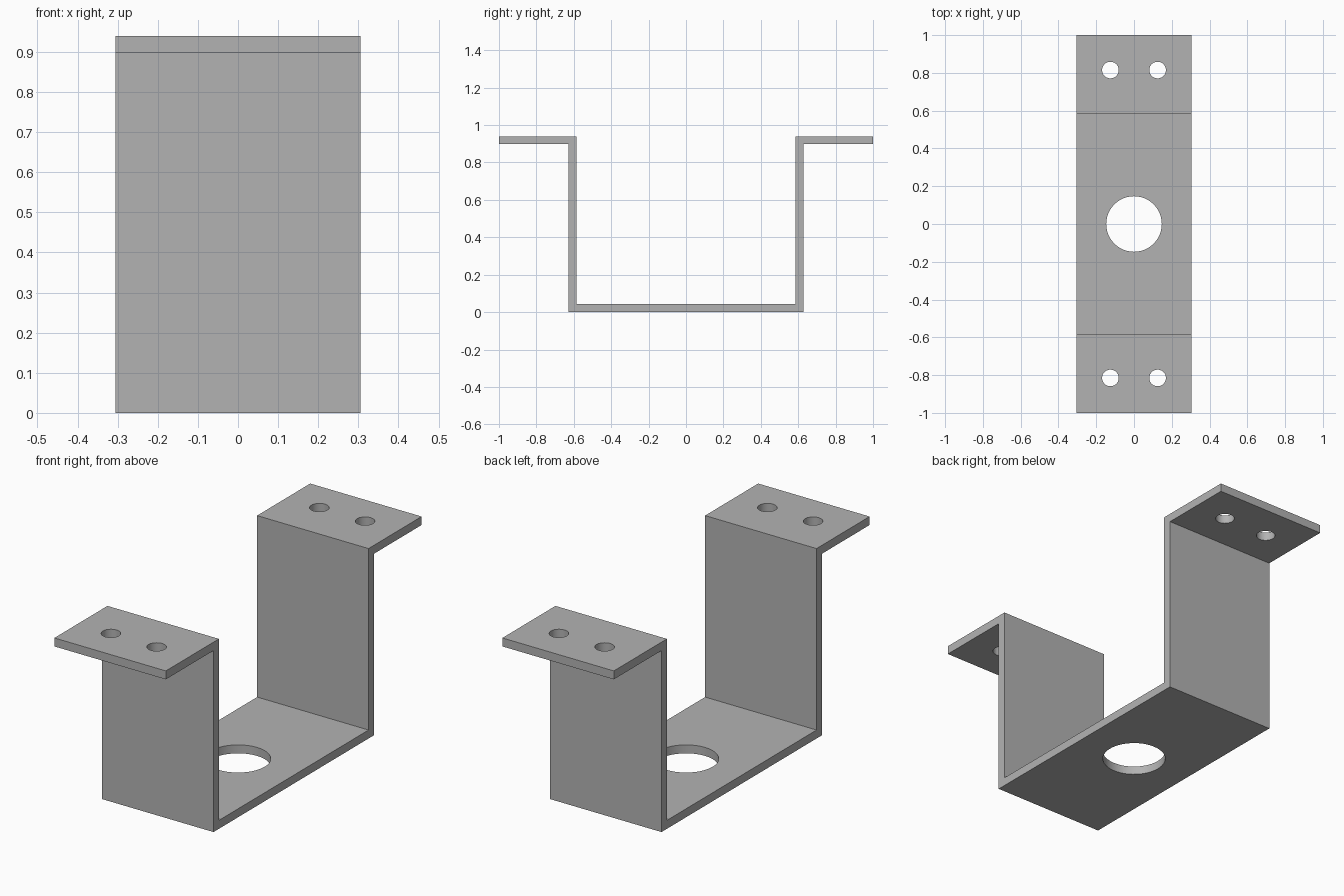
import bpy
import bmesh

cube = bpy.data.objects.get("Cube")
if cube:
    bpy.data.objects.remove(cube, do_unlink=True)

WIDTH, HEIGHT, THICK = 0.61, 0.94, 0.042
WALL_OUT, FLANGE_END = 0.627, 1.0
WALL_IN = WALL_OUT - THICK

steel = bpy.data.materials.new("grey_steel")
steel.use_nodes = True
colour = (0.45, 0.45, 0.45, 1)
steel.diffuse_color = colour
steel.node_tree.nodes["Principled BSDF"].inputs["Base Color"].default_value = colour

# Bent strip: half profile in (y, z), mirrored and extruded across x
under = [(WALL_OUT, 0), (WALL_OUT, HEIGHT - THICK), (FLANGE_END, HEIGHT - THICK)]
over = [(FLANGE_END, HEIGHT), (WALL_IN, HEIGHT), (WALL_IN, THICK)]
half = under + over
profile = half + [(-y, z) for y, z in reversed(half)]

bm = bmesh.new()
face = bm.faces.new([bm.verts.new((-WIDTH / 2, y, z)) for y, z in profile])
extruded = bmesh.ops.extrude_face_region(bm, geom=[face])["geom"]
bmesh.ops.translate(bm, vec=(WIDTH, 0, 0),
                    verts=[v for v in extruded if isinstance(v, bmesh.types.BMVert)])
bmesh.ops.recalc_face_normals(bm, faces=bm.faces)
mesh = bpy.data.meshes.new("bracket")
bm.to_mesh(mesh)
bm.free()
mesh.materials.append(steel)
bracket = bpy.data.objects.new("bracket", mesh)
bpy.context.collection.objects.link(bracket)


def drill(x, y, z, radius):
    """Cut one round vertical hole through the bracket."""
    bpy.ops.mesh.primitive_cylinder_add(vertices=48, radius=radius, depth=0.2,
                                        location=(x, y, z))
    cutter = bpy.context.object
    cutter.name = "hole_cutter"
    cutter.hide_render = True
    cutter.data.materials.append(steel)
    cut = bracket.modifiers.new("hole", 'BOOLEAN')
    cut.operation = 'DIFFERENCE'
    cut.solver = 'EXACT'
    cut.object = cutter
    bpy.ops.object.select_all(action='DESELECT')
    bracket.select_set(True)
    bpy.context.view_layer.objects.active = bracket
    bpy.ops.object.modifier_apply(modifier=cut.name)
    bpy.data.objects.remove(cutter, do_unlink=True)


# Large base hole and two screw holes in each flange
drill(0, 0, THICK / 2, 0.147)
for side_x in (-1, 1):
    for side_y in (-1, 1):
        drill(side_x * 0.125, side_y * 0.815, HEIGHT - THICK / 2, 0.044)

bpy.ops.object.shade_smooth_by_angle()
